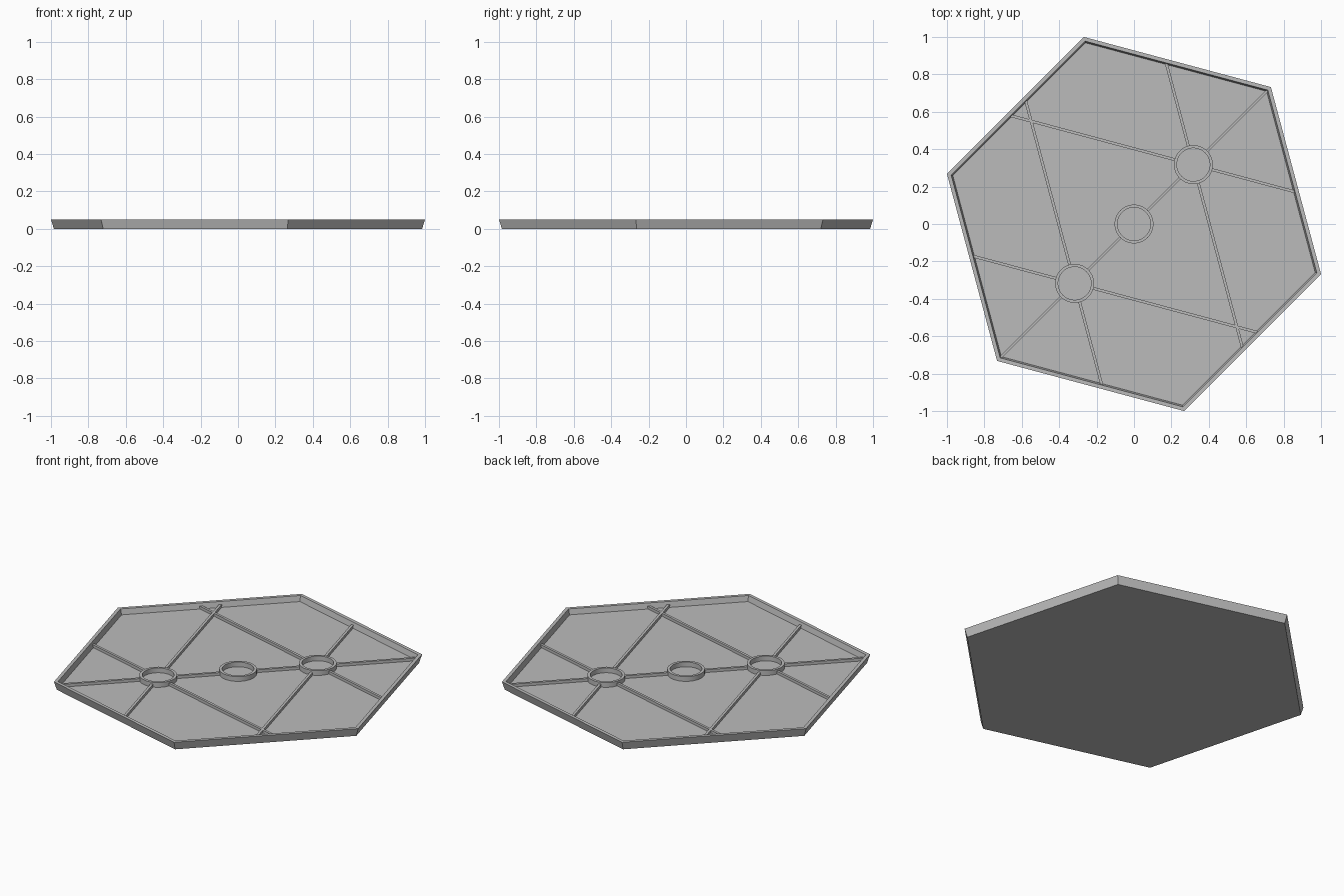
import bpy, bmesh
from math import radians, cos, sin, pi
from mathutils import Vector

cube = bpy.data.objects.get("Cube")
if cube:
    bpy.data.objects.remove(cube, do_unlink=True)

grey = bpy.data.materials.new("plain grey")
grey.use_nodes = True
COLOUR = (0.5, 0.5, 0.5, 1)
grey.diffuse_color = COLOUR
grey.node_tree.nodes["Principled BSDF"].inputs["Base Color"].default_value = COLOUR

APOTHEM = 0.8966
FLOOR, RIB_TOP, RING_TOP, RIM_TOP = 0.017, 0.034, 0.046, 0.05
RING_R, RING_HOLE = 0.104, 0.088


def finish(bm, name):
    bmesh.ops.recalc_face_normals(bm, faces=bm.faces[:])
    mesh = bpy.data.meshes.new(name)
    bm.to_mesh(mesh)
    bm.free()
    mesh.materials.append(grey)
    ob = bpy.data.objects.new(name, mesh)
    bpy.context.collection.objects.link(ob)
    return ob


def loft(name, profile, sides, start=0, centre=(0, 0), closed=False):
    """Revolve (radius, z) pairs into loops joined by quads."""
    bm = bmesh.new()
    loops = [[bm.verts.new((centre[0] + r * cos(start + 2 * pi * i / sides),
                            centre[1] + r * sin(start + 2 * pi * i / sides), z))
              for i in range(sides)] for r, z in profile]
    pairs = list(zip(loops, loops[1:]))
    if closed:
        pairs.append((loops[-1], loops[0]))
    else:
        bm.faces.new(loops[0])
        bm.faces.new(loops[-1])
    for a, b in pairs:
        for i in range(sides):
            j = (i + 1) % sides
            bm.faces.new((a[i], a[j], b[j], b[i]))
    return finish(bm, name)


def rib(name, start, end, width=0.015):
    """Straight square bar lying on the floor."""
    a, b = Vector(start), Vector(end)
    along = (b - a).normalized()
    side = Vector((-along.y, along.x)) * width / 2
    bm = bmesh.new()
    base = [bm.verts.new((p.x, p.y, FLOOR - 0.002))
            for p in (a - side, b - side, b + side, a + side)]
    face = bm.faces.new(base)
    top = bmesh.ops.extrude_face_region(bm, geom=[face])["geom"]
    for v in top:
        if isinstance(v, bmesh.types.BMVert):
            v.co.z = RIB_TOP
    finish(bm, name)


def direction(deg):
    return Vector((cos(radians(deg)), sin(radians(deg))))


def reach_wall(start, deg, limit=0.876):
    """Point where a ray from start meets the inside of the rim."""
    d = direction(deg)
    hits = []
    for k in range(6):
        n = direction(15 + 60 * k)
        if d.dot(n) > 0.01:
            hits.append((limit - start.dot(n)) / d.dot(n))
    return start + d * min(hits)


# Tray: flared outer wall, thin rim, recessed floor
to_corner = 1 / cos(pi / 6)
loft("hexagonal_tray",
     [((APOTHEM + off) * to_corner, z) for off, z in
      ((-0.014, 0), (0, RIM_TOP), (-0.02, RIM_TOP), (-0.028, FLOOR))],
     6, start=radians(-15))

# Three round collars along the long diagonal
diagonal = direction(45)
centres = {"centre": Vector((0, 0)), "back": diagonal * 0.449, "front": diagonal * -0.449}
for label, c in centres.items():
    ring = loft(label + "_collar",
                [(RING_R, FLOOR - 0.002), (RING_R, RING_TOP),
                 (RING_HOLE, RING_TOP), (RING_HOLE, FLOOR - 0.002)],
                64, centre=c, closed=True)
    bpy.ops.object.select_all(action="DESELECT")
    ring.select_set(True)
    bpy.context.view_layer.objects.active = ring
    bpy.ops.object.shade_smooth_by_angle(angle=radians(30))

# Stiffening ribs, the same on both halves with a half turn
gap = (RING_R + RING_HOLE) / 2
for label, turn in (("back", 0), ("front", 180)):
    c = centres[label]
    for part, deg in (("corner", 45), ("short_a", 105), ("short_b", -15),
                      ("long_a", 165), ("long_b", -75)):
        ang = deg + turn
        rib(f"{label}_{part}_rib", c + direction(ang) * gap, reach_wall(c, ang))
    inward = direction(225 + turn)
    rib(f"{label}_inner_rib", c + inward * gap, -inward * gap)
